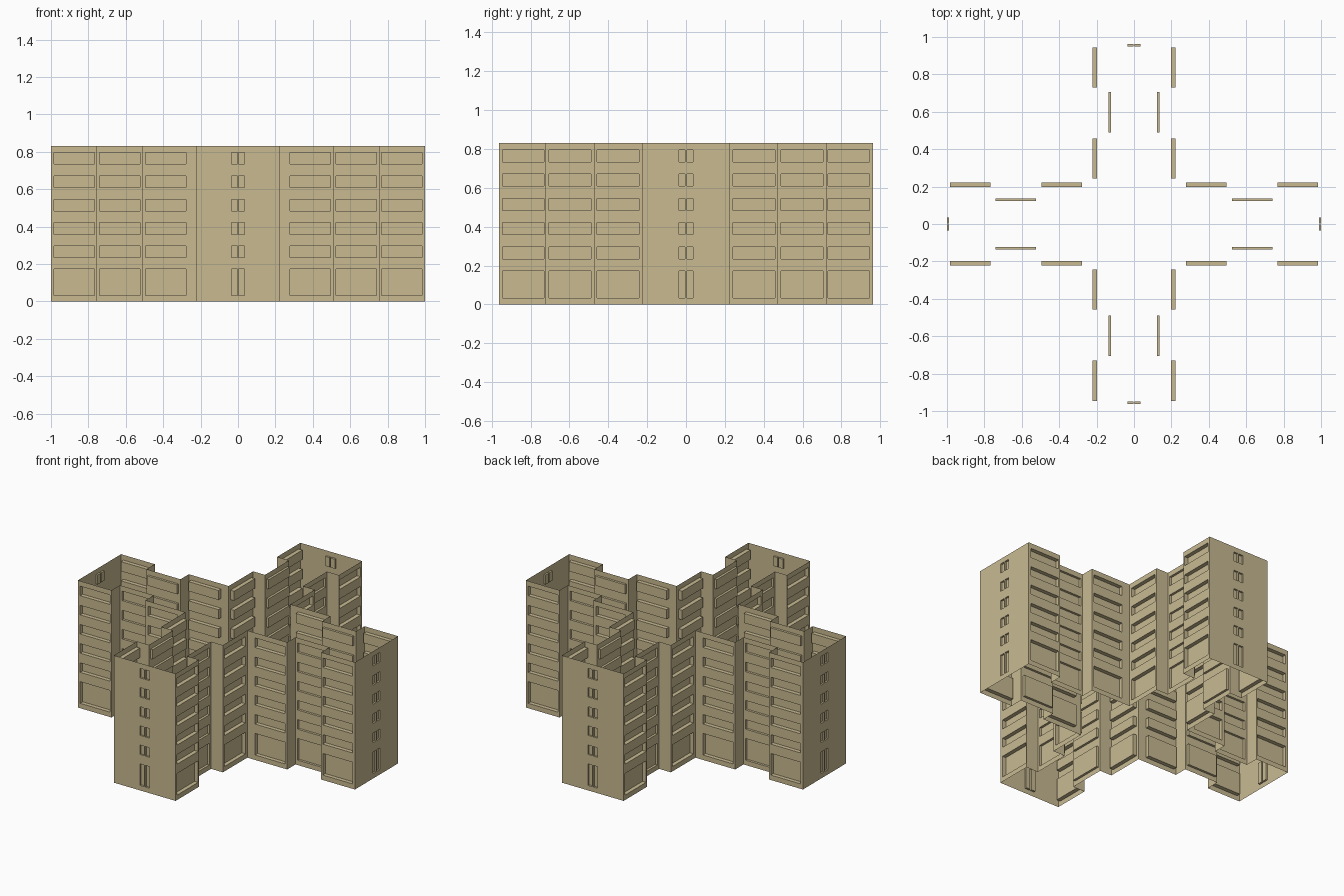
import bpy, bmesh, math
from mathutils import Vector, Matrix

if "Cube" in bpy.data.objects:
    bpy.data.objects.remove(bpy.data.objects["Cube"], do_unlink=True)

HEIGHT = 0.83
WIDE, NARROW = 0.223, 0.137            # half widths of an arm
STOREYS = [0.032, 0.173]               # ground floor opening, then five floors
for i in range(5):
    STOREYS += [0.234 + i * 0.125, 0.296 + i * 0.125]

plaster = bpy.data.materials.new("sand plaster")
plaster.use_nodes = True
colour = (0.58, 0.49, 0.285, 1)
plaster.diffuse_color = colour
plaster.node_tree.nodes["Principled BSDF"].inputs["Base Color"].default_value = colour


def add_face(bm, points):
    bm.faces.new([bm.verts.new(p) for p in points])


def add_wall(bm, start, end, openings=(), depth=0.0):
    """Thin wall from start to end; openings are pairs of distances, recessed on every storey."""
    start, end = Vector((*start, 0)), Vector((*end, 0))
    run = (end - start).normalized()
    inward = Vector((-run.y, run.x, 0)) * depth
    cuts = [0, *openings, (end - start).length]
    levels = [0, *STOREYS, HEIGHT] if openings else [0, HEIGHT]

    for i, (u0, u1) in enumerate(zip(cuts, cuts[1:])):
        for j, (z0, z1) in enumerate(zip(levels, levels[1:])):
            rim = [start + run * u + Vector((0, 0, z))
                   for u, z in ((u0, z0), (u1, z0), (u1, z1), (u0, z1))]
            if i % 2 and j % 2:
                back = [p + inward for p in rim]
                add_face(bm, back)
                for k in range(4):
                    n = (k + 1) % 4
                    add_face(bm, (rim[k], rim[n], back[n], back[k]))
            else:
                add_face(bm, rim)


def build_arm(name, steps, angle):
    """One arm of the cross along +x, then turned into place."""
    bm = bmesh.new()
    starts = [WIDE, *steps[:2]]
    for x0, x1, half, depth in zip(starts, steps, (WIDE, NARROW, WIDE), (0.026, 0.015, 0.026)):
        add_wall(bm, (x0, -half), (x1, -half), (x1 - x0 - 0.232, x1 - x0 - 0.017), depth)
        add_wall(bm, (x1, half), (x0, half), (0.017, 0.232), depth)
    # Returns either side of the set-back bay
    inner, outer, tip = steps
    add_wall(bm, (inner, -WIDE), (inner, -NARROW))
    add_wall(bm, (inner, NARROW), (inner, WIDE))
    add_wall(bm, (outer, -NARROW), (outer, -WIDE))
    add_wall(bm, (outer, WIDE), (outer, NARROW))
    # End wall with paired slit windows
    slits = [WIDE + y for y in (-0.035, -0.004, 0.004, 0.035)]
    add_wall(bm, (tip, -WIDE), (tip, WIDE), slits, 0.012)

    bmesh.ops.remove_doubles(bm, verts=bm.verts, dist=0.0005)
    bm.transform(Matrix.Rotation(angle, 4, "Z"))
    mesh = bpy.data.meshes.new(name)
    bm.to_mesh(mesh)
    bm.free()
    mesh.materials.append(plaster)
    bpy.context.collection.objects.link(bpy.data.objects.new(name, mesh))


LONG = (0.511, 0.757, 1.0)
SHORT = (0.474, 0.722, 0.962)
for turn, (name, steps) in enumerate((("left_wing", LONG), ("back_wing", SHORT),
                                      ("right_wing", LONG), ("front_wing", SHORT))):
    build_arm(name, steps, turn * math.pi / 2)
